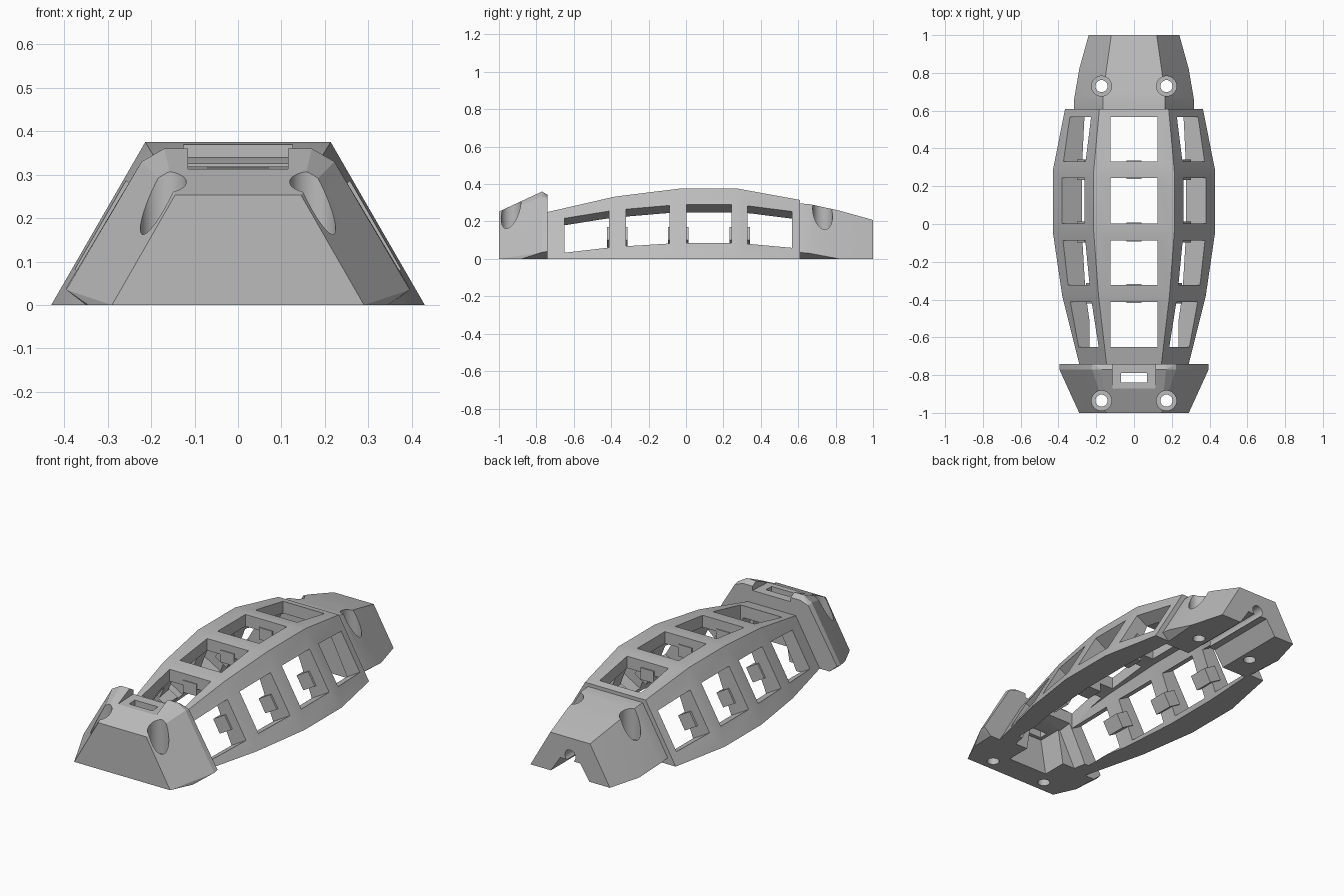
import bpy, bmesh, math
from mathutils import Vector

cube = bpy.data.objects.get("Cube")
if cube:
    bpy.data.objects.remove(cube)

grey = bpy.data.materials.new("plain_grey")
grey.use_nodes = True
GREY = (0.5, 0.5, 0.5, 1)
grey.diffuse_color = GREY
grey.node_tree.nodes["Principled BSDF"].inputs["Base Color"].default_value = GREY

SLOPE = math.tan(math.radians(30))
NORMAL = Vector((math.cos(math.radians(30)), 0, 0.5))


def add_object(name, bm):
    bmesh.ops.recalc_face_normals(bm, faces=bm.faces)
    mesh = bpy.data.meshes.new(name)
    bm.to_mesh(mesh)
    bm.free()
    mesh.materials.append(grey)
    obj = bpy.data.objects.new(name, mesh)
    bpy.context.collection.objects.link(obj)
    return obj


def hull(name, points, mirror=True):
    """Convex solid around the points, mirrored across x = 0 if asked."""
    bm = bmesh.new()
    for x, y, z in points:
        bm.verts.new((x, y, z))
        if mirror:
            bm.verts.new((-x, y, z))
    res = bmesh.ops.convex_hull(bm, input=bm.verts[:])
    junk = {e for e in res["geom_interior"] + res["geom_unused"]
            if isinstance(e, bmesh.types.BMVert)}
    bmesh.ops.delete(bm, geom=list(junk), context="VERTS")
    bmesh.ops.dissolve_limit(bm, angle_limit=0.002, verts=bm.verts[:], edges=bm.edges[:])
    return add_object(name, bm)


def box(name, xr, yr, zr):
    return hull(name, [(x, y, z) for x in xr for y in yr for z in zr], False)


def cylinder(name, radius, start, end):
    a, b = Vector(start), Vector(end)
    bm = bmesh.new()
    bmesh.ops.create_cone(bm, cap_ends=True, segments=32, radius1=radius,
                          radius2=radius, depth=(b - a).length)
    turn = (b - a).to_track_quat("Z", "Y").to_matrix()
    bmesh.ops.rotate(bm, verts=bm.verts, matrix=turn)
    bmesh.ops.translate(bm, verts=bm.verts, vec=(a + b) / 2)
    return add_object(name, bm)


def combine(target, tool, operation):
    mod = target.modifiers.new("combine", "BOOLEAN")
    mod.operation, mod.object, mod.solver = operation, tool, "EXACT"
    graph = bpy.context.evaluated_depsgraph_get()
    mesh = bpy.data.meshes.new_from_object(target.evaluated_get(graph))
    target.modifiers.clear()
    target.data = mesh
    bpy.data.objects.remove(tool)


# Body stations: y, half width at the base, height, half width of the hollow
STATIONS = [(-0.80, 0.275, 0.237, 0.18), (-0.74, 0.29, 0.25, 0.195),
            (-0.38, 0.38, 0.333, 0.26), (-0.04, 0.43, 0.375, 0.285),
            (0.28, 0.43, 0.375, 0.285), (0.61, 0.365, 0.315, 0.265)]


def section(y):
    for a, b in zip(STATIONS, STATIONS[1:]):
        if y <= b[0]:
            t = (y - a[0]) / (b[0] - a[0])
            return [p + (q - p) * t for p, q in zip(a, b)][1:]
    return STATIONS[-1][1:]


# Barrel-shaped trapezoid body
guard = hull("guard_frame", [p for y, w, h, _ in STATIONS
                             for p in ((w, y, 0), (w - SLOPE * h, y, h))])

# Front block with a chamfered rim
combine(guard, hull("front_block", [
    (0.29, -1, 0), (0.145, -1, 0.253), (0.345, -0.88, 0), (0.35, -0.74, 0),
    (0.395, -0.77, 0.035), (0.395, -0.74, 0.04),
    (0.222, -0.77, 0.33), (0.17, -0.77, 0.36),
    (0.222, -0.74, 0.325), (0.17, -0.74, 0.342)]), "UNION")

# Tapered tail block
combine(guard, hull("tail_block", [
    (0.27, 0.55, 0), (0.317, 0.55, 0.04), (0.165, 0.55, 0.30),
    (0.317, 0.66, 0.03), (0.165, 0.66, 0.293), (0.29, 0.82, 0),
    (0.146, 0.82, 0.258), (0.24, 1, 0), (0.12, 1, 0.208)]), "UNION")

# Long hollow under the body, with a smaller pocket into the front block
hollow = []
for y in (-0.72, -0.38, -0.04, 0.28, 0.58):
    w, h, b = section(y)
    top = h - 0.065
    hollow += [(b + 0.02, y, -0.05), (b, y, 0), (w - SLOPE * top - 0.085, y, top)]
combine(guard, hull("hollow", hollow), "DIFFERENCE")
combine(guard, hull("front_pocket", [p for y in (-0.86, -0.6) for p in
                                     ((0.13, y, -0.05), (0.09, y, 0.19))]), "DIFFERENCE")

# Windows: one on top and one through each sloping side per bay
for y0, y1 in ((-0.65, -0.412), (-0.322, -0.087), (0.003, 0.243), (0.33, 0.567)):
    combine(guard, box("top_window", (-0.125, 0.125), (y0, y1), (0.12, 0.5)), "DIFFERENCE")
    for side in (-1, 1):
        pts = []
        for y in (y0, y1):
            w, h, _ = section(y)
            drop = 0.375 - h
            for z in (0.085 - 0.5 * drop, 0.29 - 0.7 * drop):
                for depth in (0.04, -0.13):
                    p = Vector((w - SLOPE * z, y, z)) + NORMAL * depth
                    pts.append((side * p.x, p.y, p.z))
        combine(guard, hull("side_window", pts, False), "DIFFERENCE")

# Small inner lugs on the ribs between windows
for y in (-0.367, -0.042, 0.287):
    w, h, _ = section(y)
    combine(guard, box("top_lug", (-0.04, 0.04), (y - 0.05, y + 0.05),
                       (h - 0.11, h - 0.045)), "UNION")
    for side in (-1, 1):
        pts = []
        for yy in (y - 0.055, y + 0.055):
            for z in (0.13, 0.20):
                for depth in (-0.06, -0.14):
                    p = Vector((w - SLOPE * z, yy, z)) + NORMAL * depth
                    pts.append((side * p.x, p.y, p.z))
        combine(guard, hull("side_lug", pts, False), "UNION")

# Channel and slot across the top of the front block
combine(guard, hull("top_channel", [(0.115, -0.95, 0.31), (0.115, -0.7, 0.32),
                                    (0.115, -0.95, 0.5), (0.115, -0.7, 0.5)]), "DIFFERENCE")
combine(guard, box("strap_slot", (-0.07, 0.07), (-0.84, -0.79), (0.1, 0.4)), "DIFFERENCE")

# Counterbored screw holes at both ends
for y in (-0.935, 0.73):
    for x in (-0.172, 0.172):
        combine(guard, cylinder("screw_hole", 0.032, (x, y, -0.1), (x, y, 0.5)), "DIFFERENCE")
        combine(guard, cylinder("counterbore", 0.053, (x, y, 0.12), (x, y, 0.5)), "DIFFERENCE")

# Cable notch and round hole through the tail
combine(guard, hull("tail_notch", [p for y in (0.5, 1.1) for p in
                                   ((0.13, y, -0.02), (0.06, y, 0.085))]), "DIFFERENCE")
combine(guard, cylinder("tail_hole", 0.032, (0, 0.5, 0.11), (0, 1.1, 0.11)), "DIFFERENCE")

bpy.ops.object.select_all(action="DESELECT")
guard.select_set(True)
bpy.context.view_layer.objects.active = guard
bpy.ops.object.shade_smooth_by_angle(angle=math.radians(15))
